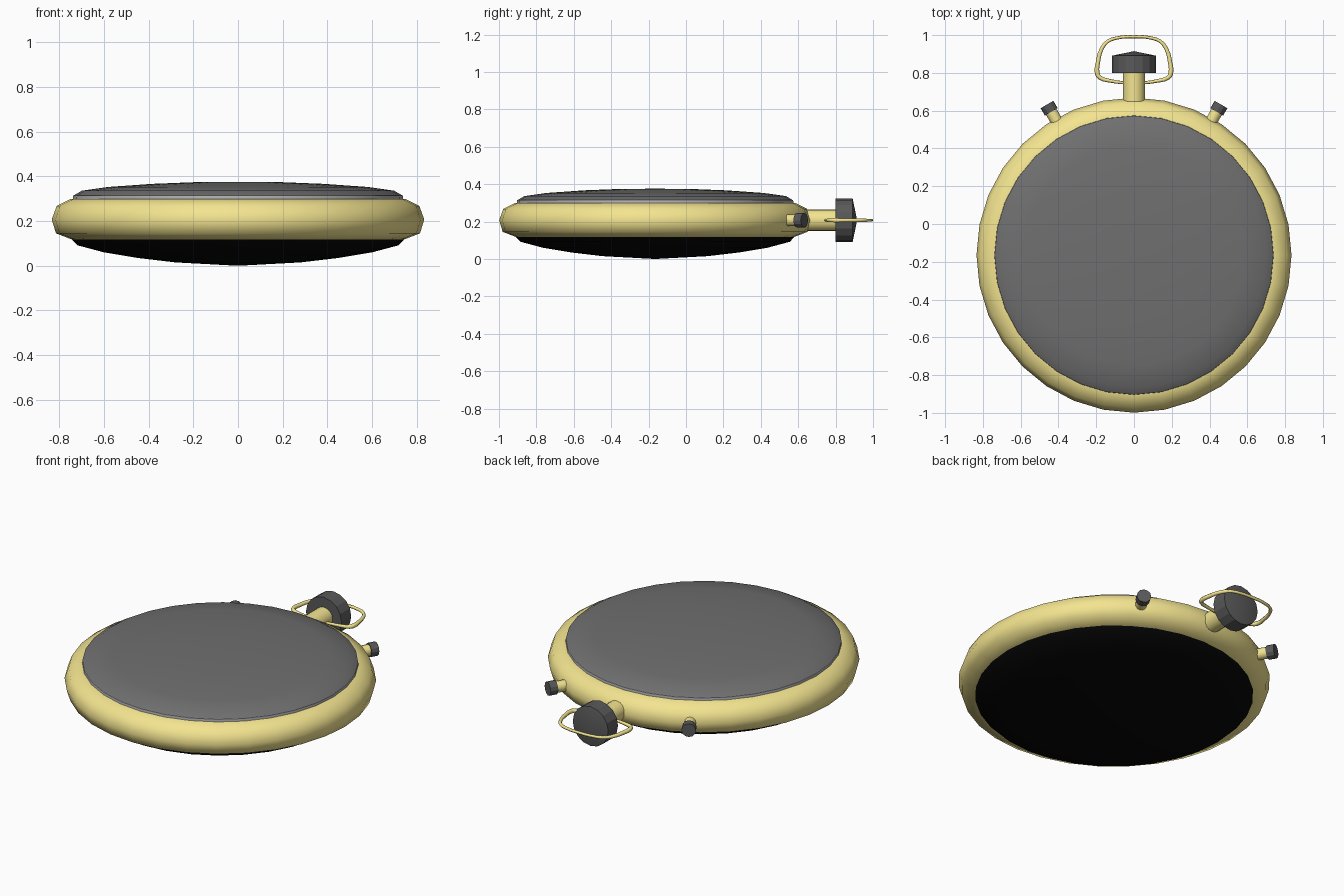
import bpy, bmesh
from math import radians, sin, cos, pi
from mathutils import Matrix, Vector

if "Cube" in bpy.data.objects:
    bpy.data.objects.remove(bpy.data.objects["Cube"])

CENTRE = Vector((0, -0.165, 0))   # axis of the case
MID = 0.207                       # height of the crown and buttons


def material(name, rgb):
    m = bpy.data.materials.new(name)
    m.diffuse_color = (*rgb, 1)
    m.use_nodes = True
    m.node_tree.nodes["Principled BSDF"].inputs["Base Color"].default_value = m.diffuse_color
    return m


gold = material("gold", (0.90, 0.78, 0.28))
dark = material("dark_grey", (0.10, 0.10, 0.10))
glass_grey = material("glass_grey", (0.16, 0.16, 0.16))
black = material("black", (0.002, 0.002, 0.002))
silver = material("silver", (0.45, 0.45, 0.47))


def lathe(name, profile, sides, mat, matrix, angle=35):
    """Revolve (radius, height) points, listed bottom to top, about local z."""
    bm = bmesh.new()
    rings = []
    for r, z in profile:
        if r == 0:
            rings.append([bm.verts.new((0, 0, z))] * sides)
        else:
            rings.append([bm.verts.new((r * cos(2 * pi * i / sides), r * sin(2 * pi * i / sides), z))
                          for i in range(sides)])
    for a, b in zip(rings, rings[1:]):
        for i in range(sides):
            j = (i + 1) % sides
            bm.faces.new(list(dict.fromkeys((a[i], a[j], b[j], b[i]))))
    bm.transform(matrix)
    bmesh.ops.recalc_face_normals(bm, faces=bm.faces)
    mesh = bpy.data.meshes.new(name)
    bm.to_mesh(mesh)
    bm.free()
    mesh.materials.append(mat)
    ob = bpy.data.objects.new(name, mesh)
    bpy.context.collection.objects.link(ob)
    bpy.ops.object.select_all(action='DESELECT')
    ob.select_set(True)
    bpy.context.view_layer.objects.active = ob
    bpy.ops.object.shade_smooth_by_angle(angle=radians(angle))
    return ob


# Case: gold band, domed back, bezel ring and domed glass
body = Matrix.Translation(CENTRE)
lathe("case_band", [(0.73, 0.115), (0.75, 0.12), (0.815, 0.145), (0.834, 0.207),
                    (0.812, 0.268), (0.75, 0.299), (0.73, 0.30)], 32, gold, body, 60)
lathe("case_back", [(0, 0), (0.28, 0.015), (0.45, 0.035), (0.60, 0.06),
                    (0.72, 0.092), (0.745, 0.118)], 32, black, body)
lathe("bezel_ring", [(0.74, 0.29), (0.738, 0.314), (0.72, 0.318)], 32, silver, body)
lathe("glass", [(0.737, 0.314), (0.70, 0.336), (0.58, 0.353), (0.38, 0.367),
                (0.20, 0.374), (0, 0.376)], 32, glass_grey, body)


def radial(angle):
    """Frame at the case centre whose local z points outwards, angle from +y."""
    return (Matrix.Translation(CENTRE + Vector((0, 0, MID)))
            @ Matrix.Rotation(radians(angle), 4, 'Z') @ Matrix.Rotation(radians(-90), 4, 'X'))


# Winding stem and crown
lathe("crown_stem", [(0, 0.78), (0.058, 0.78), (0.058, 0.97), (0, 0.97)], 16, gold, radial(0))
lathe("crown", [(0, 0.965), (0.116, 0.965), (0.116, 1.056), (0, 1.08)], 16, dark, radial(0), 20)

# Side push buttons
for side, a in (("left", 30), ("right", -30)):
    lathe(side + "_button_stem", [(0, 0.79), (0.032, 0.79), (0.032, 0.88), (0, 0.88)], 12, gold, radial(a))
    lathe(side + "_button_cap", [(0, 0.876), (0.039, 0.876), (0.039, 0.921), (0, 0.921)], 12, dark, radial(a), 20)

# Bow: wire loop from one side of the stem over the crown to the other
half = [(0.05, 0.747, 0.7), (0.12, 0.757, 0.8), (0.183, 0.777, 1), (0.195, 0.80, 1.1), (0.191, 0.855, 1),
        (0.172, 0.925, 0.9), (0.14, 0.966, 0.8), (0.09, 0.985, 0.75)]
path = half + [(0, 0.992, 0.75)] + [(-x, y, r) for x, y, r in reversed(half)]
curve = bpy.data.curves.new("bow", 'CURVE')
curve.dimensions = '3D'
curve.bevel_depth = 0.0115
curve.bevel_resolution = 1
curve.use_fill_caps = True
spline = curve.splines.new('BEZIER')
spline.resolution_u = 3
spline.bezier_points.add(len(path) - 1)
for p, (x, y, r) in zip(spline.bezier_points, path):
    p.co = (x, y, MID)
    p.radius = r
    p.handle_left_type = p.handle_right_type = 'AUTO'
curve.materials.append(gold)
bpy.context.collection.objects.link(bpy.data.objects.new("bow", curve))
